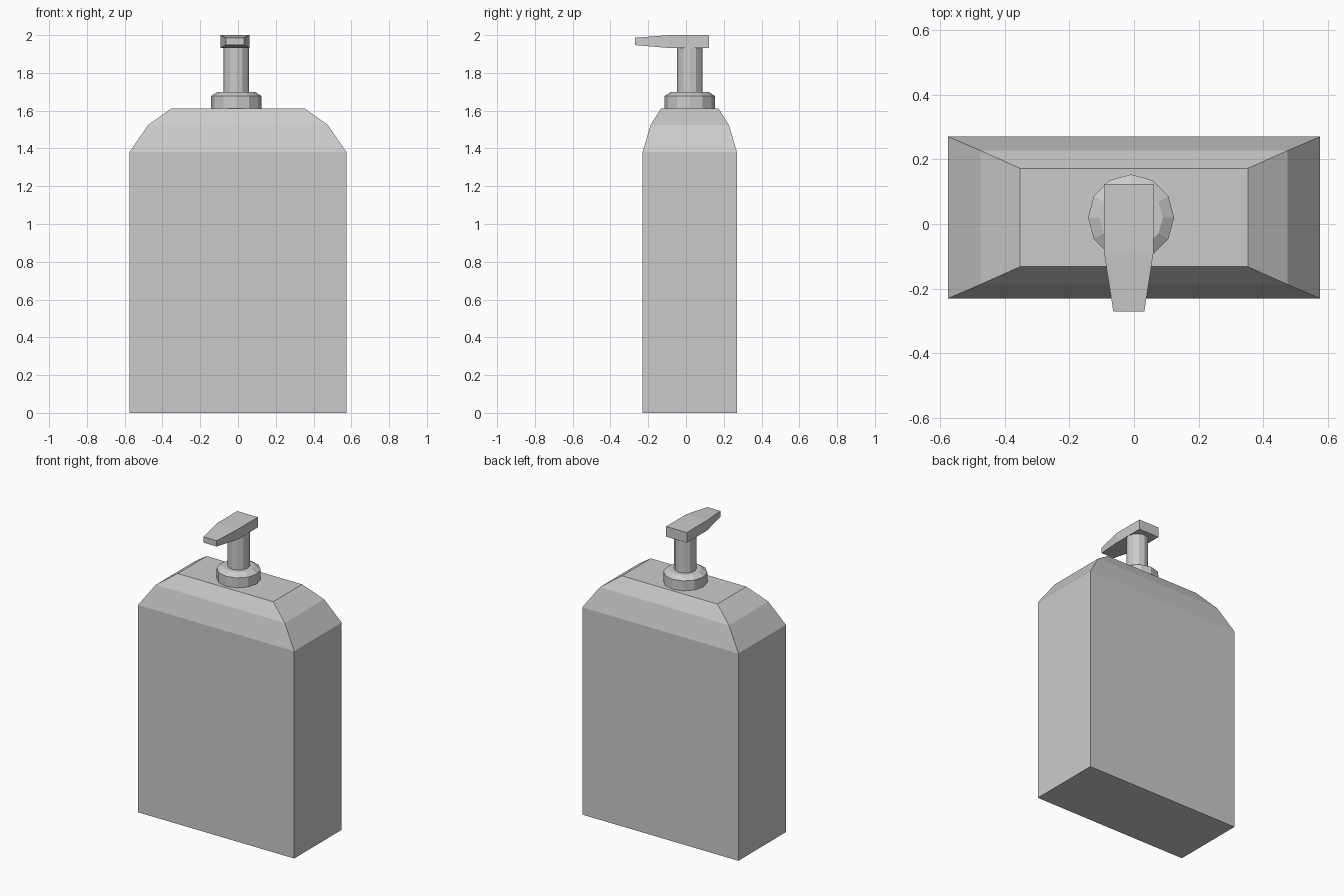
import bpy, bmesh
from math import cos, sin, tau

if "Cube" in bpy.data.objects:
    bpy.data.objects.remove(bpy.data.objects["Cube"])

CY = 0.02    # depth centre of the bottle and pump
PX = -0.009  # sideways centre of the pump


def loft(name, rings):
    """Skin matching rings of points and cap both ends."""
    bm = bmesh.new()
    loops = [[bm.verts.new(p) for p in ring] for ring in rings]
    n = len(loops[0])
    for a, b in zip(loops, loops[1:]):
        for i in range(n):
            j = (i + 1) % n
            bm.faces.new((a[i], a[j], b[j], b[i]))
    bm.faces.new(loops[0][::-1])
    bm.faces.new(loops[-1])
    bmesh.ops.recalc_face_normals(bm, faces=bm.faces)
    mesh = bpy.data.meshes.new(name)
    bm.to_mesh(mesh)
    bm.free()
    obj = bpy.data.objects.new(name, mesh)
    bpy.context.collection.objects.link(obj)
    return obj


def rect(hx, hy, z):
    return [(sx * hx, CY + sy * hy, z)
            for sx, sy in ((-1, -1), (1, -1), (1, 1), (-1, 1))]


def circle(r, z, sides=12):
    return [(PX + r * cos(tau * i / sides), CY + r * sin(tau * i / sides), z)
            for i in range(sides)]


def head_section(y, half, z0, z1, cx=-0.016):
    return [(cx - half, y, z0), (cx + half, y, z0),
            (cx + half, y, z1), (cx - half, y, z1)]


# Bottle with two-step sloped shoulders
loft("bottle", [rect(0.575, 0.25, 0), rect(0.575, 0.25, 1.38),
                rect(0.475, 0.207, 1.525), rect(0.352, 0.152, 1.612)])

# Collar with chamfered top edge
loft("pump_collar", [circle(0.133, 1.61), circle(0.133, 1.678),
                     circle(0.098, 1.70)])

# Pump stem
loft("pump_stem", [circle(0.068, 1.69), circle(0.068, 1.935)])

# Pump head tapering to the spout
loft("pump_head", [head_section(0.123, 0.076, 1.932, 2.0),
                   head_section(-0.09, 0.076, 1.932, 2.0),
                   head_section(-0.27, 0.048, 1.947, 1.986)])
